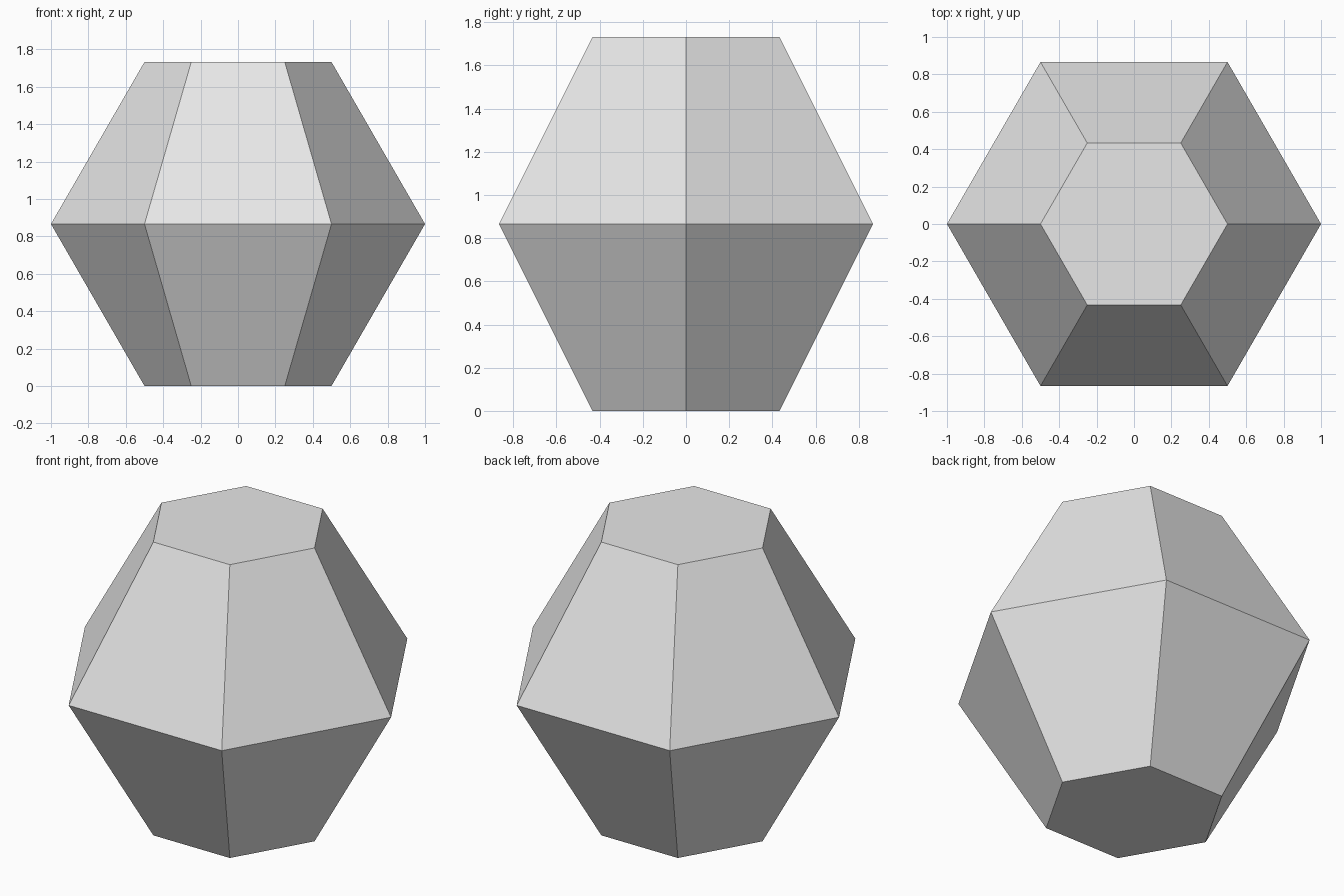
import bpy
import bmesh
from math import cos, sin, pi

cube = bpy.data.objects.get("Cube")
if cube:
    bpy.data.objects.remove(cube, do_unlink=True)

# Single pale grey material
grey = bpy.data.materials.new("pale_grey")
grey.use_nodes = True
color = (0.8, 0.8, 0.8, 1)
grey.diffuse_color = color
grey.node_tree.nodes["Principled BSDF"].inputs["Base Color"].default_value = color

# Hexagonal rings: base, widest girdle, top
SIDES = 6
HALF = sin(pi / 3)
bm = bmesh.new()
rings = []
for radius, z in ((0.5, 0), (1, HALF), (0.5, 2 * HALF)):
    angles = [2 * pi * i / SIDES for i in range(SIDES)]
    rings.append([bm.verts.new((radius * cos(a), radius * sin(a), z)) for a in angles])

# Sloping side facets between neighbouring rings
for low, high in zip(rings, rings[1:]):
    for i in range(SIDES):
        j = (i + 1) % SIDES
        bm.faces.new((low[i], low[j], high[j], high[i]))

# Flat caps
bm.faces.new(rings[0][::-1])
bm.faces.new(rings[-1])

mesh = bpy.data.meshes.new("faceted_gem")
bm.to_mesh(mesh)
bm.free()
mesh.materials.append(grey)
gem = bpy.data.objects.new("faceted_gem", mesh)
bpy.context.scene.collection.objects.link(gem)
